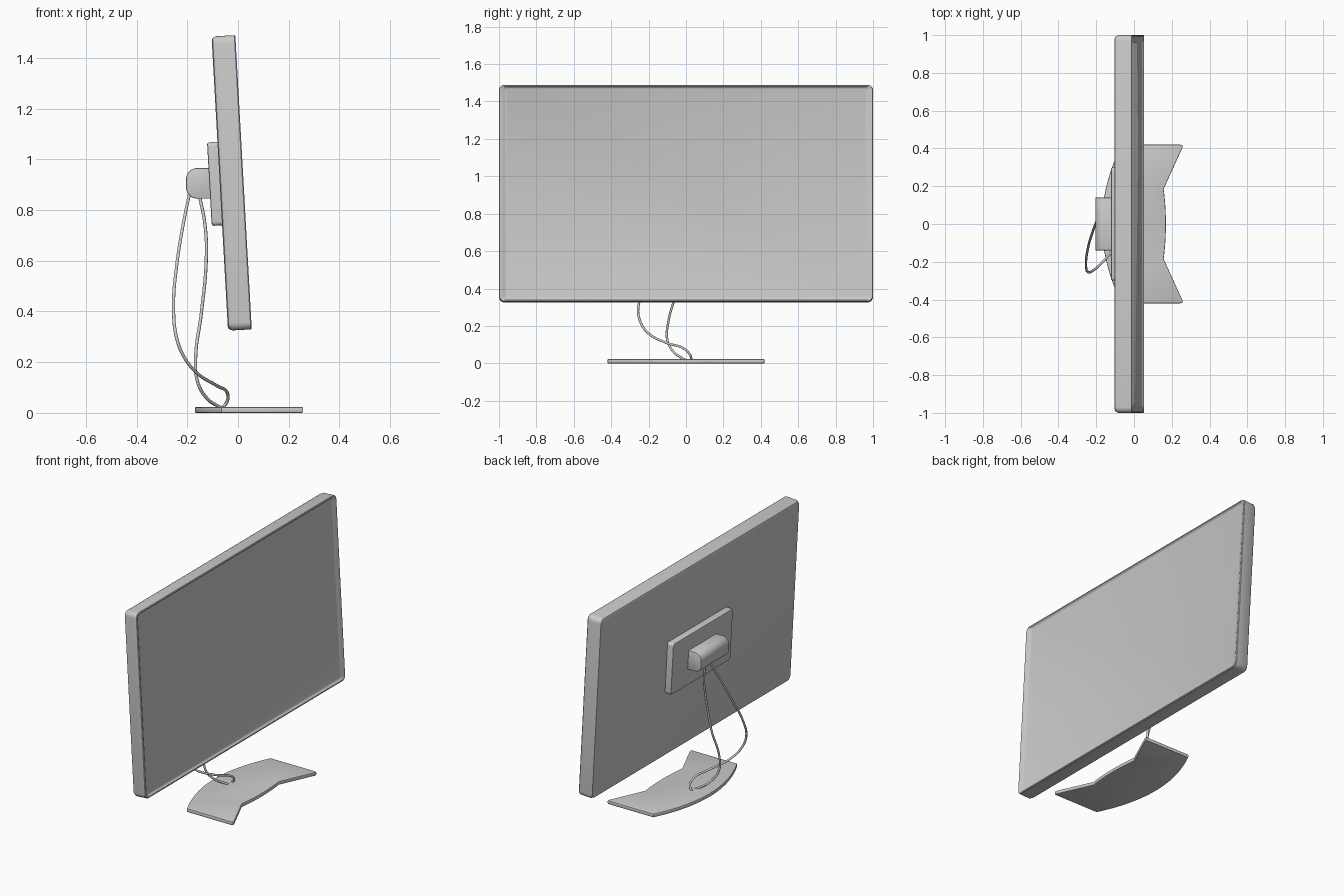
import bpy, bmesh, math

if "Cube" in bpy.data.objects:
    bpy.data.objects.remove(bpy.data.objects["Cube"])

TILT = math.radians(-3.2)
CENTRE = (-0.025, 0, 0.907)


def finish(name, bm, angle=35):
    bmesh.ops.recalc_face_normals(bm, faces=bm.faces)
    me = bpy.data.meshes.new(name)
    bm.to_mesh(me)
    bm.free()
    ob = bpy.data.objects.new(name, me)
    bpy.context.collection.objects.link(ob)
    bpy.ops.object.select_all(action='DESELECT')
    ob.select_set(True)
    bpy.context.view_layer.objects.active = ob
    bpy.ops.object.shade_smooth_by_angle(angle=math.radians(angle))
    return ob


def rounded_rect(hw, hh, r, seg=5):
    pts = []
    for k, (sy, sz) in enumerate([(1, 1), (-1, 1), (-1, -1), (1, -1)]):
        for i in range(seg + 1):
            a = math.pi / 2 * (k + i / seg)
            pts.append((sy * (hw - r) + r * math.cos(a), sz * (hh - r) + r * math.sin(a)))
    return pts


def loft(name, rings):
    """Skin a stack of rounded rectangles (x, half width, half height, radius)."""
    bm = bmesh.new()
    loops = [[bm.verts.new((x, y, z)) for y, z in rounded_rect(w, h, r)]
             for x, w, h, r in rings]
    n = len(loops[0])
    for a, b in zip(loops, loops[1:]):
        for i in range(n):
            j = (i + 1) % n
            bm.faces.new((a[i], a[j], b[j], b[i]))
    bm.faces.new(loops[0])
    bm.faces.new(loops[-1])
    return finish(name, bm)


def prism(name, pts, vec, bevel):
    """Extrude an outline of 3D points along vec, with softened rims."""
    bm = bmesh.new()
    bottom = bm.faces.new([bm.verts.new(p) for p in pts])
    res = bmesh.ops.extrude_face_region(bm, geom=[bottom], use_keep_orig=True)
    top = [v for v in res['geom'] if isinstance(v, bmesh.types.BMVert)]
    bmesh.ops.translate(bm, verts=top, vec=vec)
    caps = [f for f in bm.faces if len(f.verts) == len(pts)]
    rims = list({e for f in caps for e in f.edges})
    bmesh.ops.recalc_face_normals(bm, faces=bm.faces)
    bmesh.ops.bevel(bm, geom=rims, offset=bevel, segments=2, profile=0.5, affect='EDGES')
    return finish(name, bm)


# Screen housing with rounded back rim and recessed display
W, H, T = 1.0, 0.581, 0.047
screen = loft("screen", [
    (-T, W - 0.02, H - 0.014, 0.02),
    (-T + 0.004, W - 0.008, H - 0.006, 0.028),
    (-T + 0.018, W, H, 0.03),
    (T - 0.004, W, H, 0.03),
    (T, W - 0.003, H - 0.003, 0.028),
    (T, W - 0.01, H - 0.01, 0.022),
    (T - 0.010, W - 0.03, H - 0.016, 0.016),
    (T - 0.012, W - 0.037, H - 0.02, 0.012),
])

# Mounting plate on the back
plate = loft("mount_plate", [
    (-0.088, 0.292, 0.157, 0.012),
    (-0.086, 0.297, 0.162, 0.015),
    (-0.080, 0.30, 0.165, 0.016),
    (-0.040, 0.30, 0.165, 0.016),
])
for ob in (screen, plate):
    ob.location = CENTRE
    ob.rotation_euler = (0, TILT, 0)

# Hinge hub: D-shaped section running across the plate
hub = [(-0.095, 0.845), (-0.095, 0.966)]
for cz, a0 in ((0.966 - 0.045, 90), (0.845 + 0.045, 180)):
    for i in range(9):
        a = math.radians(a0 + 90 * i / 8)
        hub.append((-0.160 + 0.045 * math.cos(a), cz + 0.045 * math.sin(a)))
prism("hinge_hub", [(x, -0.14, z) for x, z in hub], (0, 0.28, 0), 0.004)

# Foot: curved back edge, straight ends, notched front edge
N = 28
foot = [(-0.17 + 0.105 * t * t, 0.42 * t) for t in (1 - 2 * i / N for i in range(N + 1))]
foot += [(0.245, -0.42), (0.257, -0.417), (0.257, -0.405)]
foot += [(0.157 + 0.012 * (1 - t * t), 0.185 * t) for t in (-1 + i / 6 for i in range(13))]
foot += [(0.257, 0.405), (0.257, 0.417), (0.245, 0.42)]
prism("foot", [(x, y, 0) for x, y in foot], (0, 0, 0.023), 0.005)


# Two cables hanging from the hub to the foot
def cable(name, pts, r=0.0065):
    cu = bpy.data.curves.new(name, 'CURVE')
    cu.dimensions = '3D'
    cu.bevel_depth = r
    cu.bevel_resolution = 2
    cu.resolution_u = 8
    cu.use_fill_caps = True
    sp = cu.splines.new('BEZIER')
    sp.bezier_points.add(len(pts) - 1)
    for bp, p in zip(sp.bezier_points, pts):
        bp.co = p
        bp.handle_left_type = bp.handle_right_type = 'AUTO'
    bpy.context.collection.objects.link(bpy.data.objects.new(name, cu))


cable("long_cable", [
    (-0.188, 0.04, 0.88), (-0.215, -0.03, 0.75), (-0.242, -0.12, 0.58),
    (-0.254, -0.21, 0.42), (-0.243, -0.255, 0.30), (-0.215, -0.245, 0.225),
    (-0.165, -0.20, 0.16), (-0.085, -0.10, 0.108), (-0.042, -0.01, 0.078),
    (-0.043, 0.022, 0.045), (-0.065, 0.03, 0.015)])
cable("short_cable", [
    (-0.155, 0.02, 0.87), (-0.130, 0.005, 0.74), (-0.125, -0.02, 0.61),
    (-0.145, -0.05, 0.39), (-0.167, -0.095, 0.22), (-0.160, -0.10, 0.125),
    (-0.125, -0.065, 0.06), (-0.085, -0.025, 0.03), (-0.05, 0.0, 0.015)])
